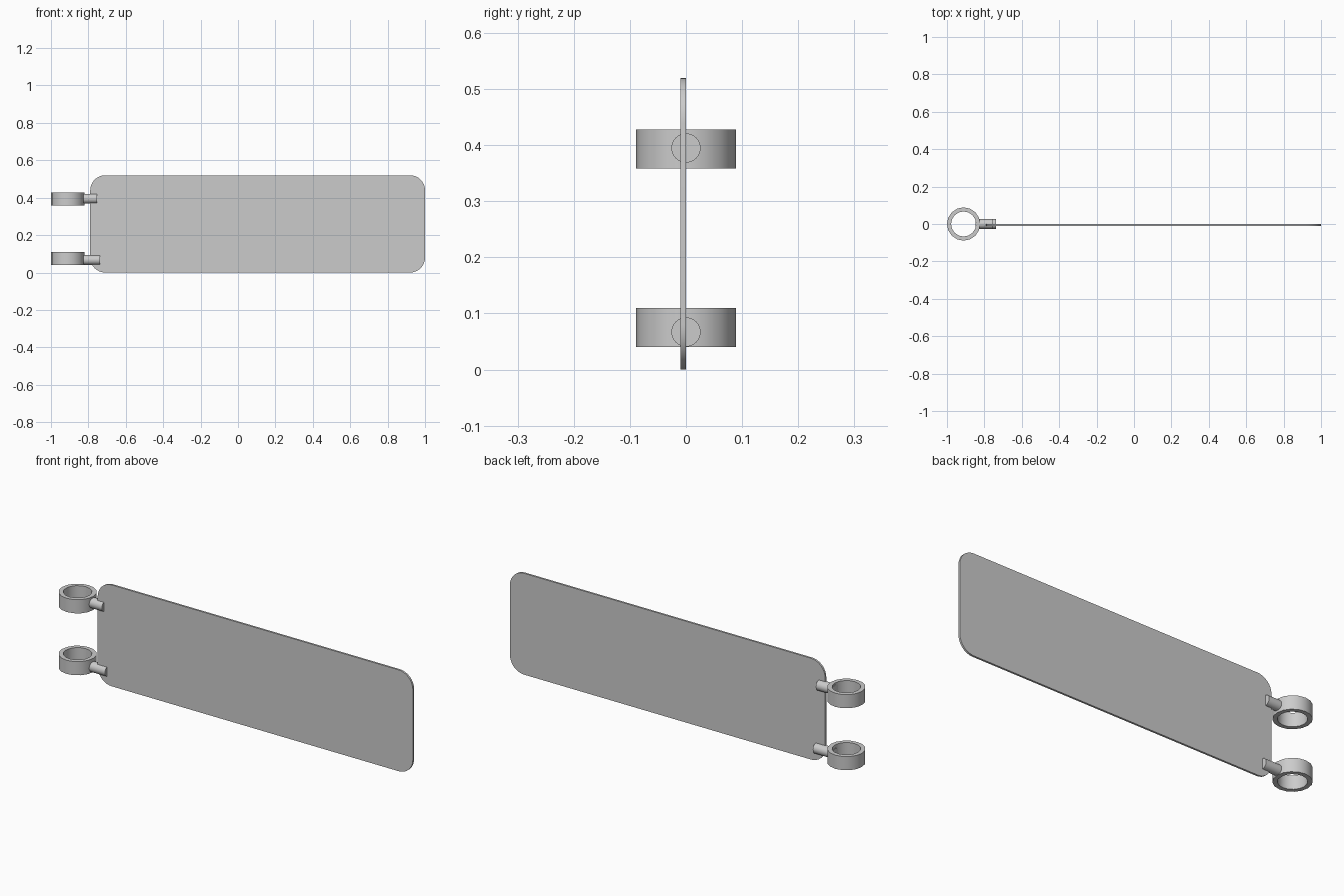
import bpy, bmesh, math
from mathutils import Matrix

if "Cube" in bpy.data.objects:
    bpy.data.objects.remove(bpy.data.objects["Cube"])


def finish(name, bm):
    bmesh.ops.recalc_face_normals(bm, faces=bm.faces[:])
    me = bpy.data.meshes.new(name)
    bm.to_mesh(me)
    bm.free()
    ob = bpy.data.objects.new(name, me)
    bpy.context.collection.objects.link(ob)
    bpy.ops.object.select_all(action='DESELECT')
    ob.select_set(True)
    bpy.context.view_layer.objects.active = ob
    bpy.ops.object.shade_smooth_by_angle(angle=math.radians(30))
    return ob


def panel(name, x0, x1, z0, z1, y0, y1, r, seg=8):
    bm = bmesh.new()
    corners = [(x1 - r, z1 - r), (x0 + r, z1 - r), (x0 + r, z0 + r), (x1 - r, z0 + r)]
    verts = []
    for i, (cx, cz) in enumerate(corners):
        for k in range(seg + 1):
            a = math.pi / 2 * (i + k / seg)
            verts.append(bm.verts.new((cx + r * math.cos(a), y0, cz + r * math.sin(a))))
    face = bm.faces.new(verts)
    ext = bmesh.ops.extrude_face_region(bm, geom=[face], use_keep_orig=True)
    for v in ext['geom']:
        if isinstance(v, bmesh.types.BMVert):
            v.co.y = y1
    return finish(name, bm)


def ring(name, x, z0, z1, r_out, r_in, n=16):
    bm = bmesh.new()
    profile = [(r_in, z0), (r_out, z0), (r_out, z1), (r_in, z1)]
    loops = [[bm.verts.new((x + r * math.cos(2 * math.pi * i / n),
                            r * math.sin(2 * math.pi * i / n), z)) for r, z in profile]
             for i in range(n)]
    for i in range(n):
        a, b = loops[i], loops[(i + 1) % n]
        for j in range(4):
            k = (j + 1) % 4
            bm.faces.new((a[j], b[j], b[k], a[k]))
    return finish(name, bm)


def peg(name, x0, x1, z, r):
    bm = bmesh.new()
    m = Matrix.Translation(((x0 + x1) / 2, 0, z)) @ Matrix.Rotation(math.pi / 2, 4, 'Y')
    bmesh.ops.create_cone(bm, cap_ends=True, segments=32, radius1=r, radius2=r,
                          depth=x1 - x0, matrix=m)
    return finish(name, bm)


# Thin sign board with rounded corners
panel("board", -0.79, 1.0, 0.0, 0.52, -0.01, 0.0, 0.08)

# Pole clamps: a ring and a short peg gripping the board
for label, z0, peg_z, peg_end in (("lower", 0.04, 0.067, -0.738), ("upper", 0.358, 0.395, -0.755)):
    ring(label + "_clamp_ring", -0.911, z0, z0 + 0.07, 0.089, 0.067)
    peg(label + "_clamp_peg", -0.848, peg_end, peg_z, 0.026)
